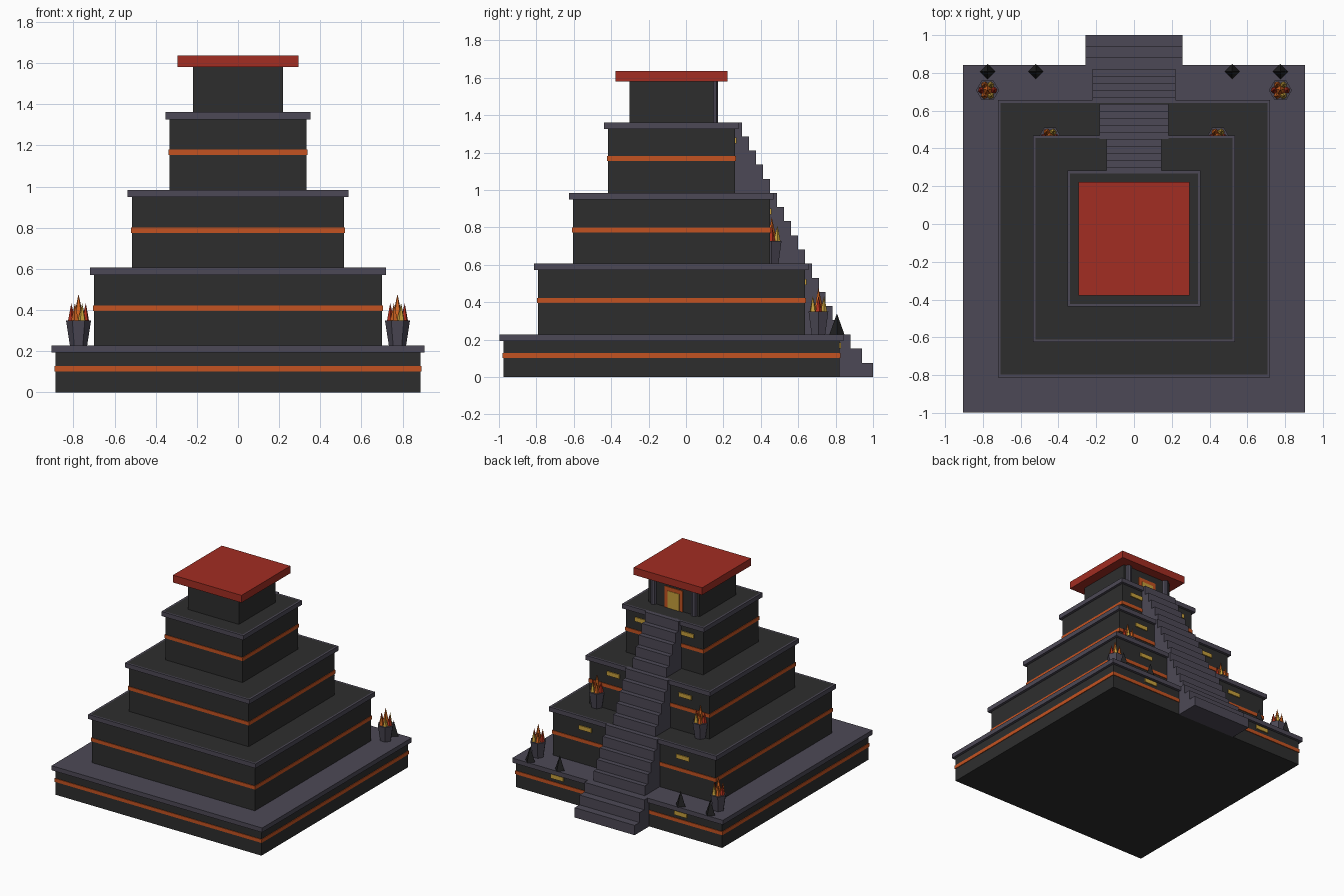
import bpy, bmesh, math
from mathutils import Matrix, Vector

if "Cube" in bpy.data.objects:
    bpy.data.objects.remove(bpy.data.objects["Cube"])


def material(name, rgb):
    m = bpy.data.materials.new(name)
    m.use_nodes = True
    col = (*rgb, 1)
    m.diffuse_color = col
    m.node_tree.nodes["Principled BSDF"].inputs["Base Color"].default_value = col
    return m


DARK = material("dark stone", (0.027, 0.027, 0.027))
TRIM = material("grey violet stone", (0.073, 0.066, 0.092))
RED = material("red roof", (0.36, 0.026, 0.016))
ORANGE = material("orange paint", (0.55, 0.085, 0.015))
GOLD = material("gold", (0.57, 0.35, 0.045))
BLACK = material("black stone", (0.014, 0.014, 0.015))
FLAME_RED = material("red flame", (0.45, 0.03, 0.012))
FLAME_ORANGE = material("orange flame", (0.65, 0.13, 0.015))


def finish(name, bm, *mats):
    bmesh.ops.recalc_face_normals(bm, faces=bm.faces)
    me = bpy.data.meshes.new(name)
    bm.to_mesh(me)
    bm.free()
    for m in mats:
        me.materials.append(m)
    ob = bpy.data.objects.new(name, me)
    bpy.context.collection.objects.link(ob)
    return ob


def box(name, x, y, z, mat, panel=None):
    """Box from (min, max) ranges; panel insets a second colour on its top."""
    bm = bmesh.new()
    size = [r[1] - r[0] for r in (x, y, z)]
    mid = [(r[1] + r[0]) / 2 for r in (x, y, z)]
    bmesh.ops.create_cube(bm, size=1, matrix=Matrix.Translation(mid) @ Matrix.Diagonal((*size, 1)))
    if panel is None:
        return finish(name, bm, mat)
    top = max(bm.faces, key=lambda f: f.calc_center_median().z)
    bmesh.ops.inset_region(bm, faces=[top], thickness=0.02)
    top.material_index = 1
    return finish(name, bm, mat, panel)


def cone(name, base, r1, r2, height, sides, mat, turn=0.0, lean=0.0):
    """Cone standing on base, leaning outward along its turn angle."""
    bm = bmesh.new()
    bmesh.ops.create_cone(bm, cap_ends=True, segments=sides, radius1=r1, radius2=r2, depth=height)
    m = (Matrix.Translation(base) @ Matrix.Rotation(turn, 4, "Z") @ Matrix.Rotation(lean, 4, "Y")
         @ Matrix.Translation((0, 0, height / 2)))
    bmesh.ops.transform(bm, matrix=m, verts=bm.verts)
    return finish(name, bm, mat)


def stair_flight(name, half, y_front, y_back, z0, z1, steps):
    """Solid flight: a stepped side profile extruded across its width."""
    run, rise = (y_front - y_back) / steps, (z1 - z0) / steps
    profile = [(y_back, z0), (y_front, z0)]
    for i in range(steps):
        profile += [(y_front - i * run, z0 + (i + 1) * rise),
                    (y_front - (i + 1) * run, z0 + (i + 1) * rise)]
    bm = bmesh.new()
    face = bm.faces.new([bm.verts.new((-half, y, z)) for y, z in profile])
    out = bmesh.ops.extrude_face_region(bm, geom=[face])["geom"]
    verts = [v for v in out if isinstance(v, bmesh.types.BMVert)]
    bmesh.ops.translate(bm, vec=(2 * half, 0, 0), verts=verts)
    return finish(name, bm, TRIM)


def centred(half):
    return (-half, half)


def around(half):
    return (CY - half, CY + half)


CY = -0.078
LEVELS = [0, 0.228, 0.606, 0.984, 1.362]
HALF_X = [0.886, 0.70, 0.516, 0.332]
HALF_Y = [0.899, 0.714, 0.527, 0.34]
BANDS = [0.115, 0.409, 0.787, 1.167]
STAIR_HALF = [0.258, 0.22, 0.182, 0.145]

# Four tiers, each with body, ledge, painted band, wall plates and stair flight
front = 1.0
for i in range(4):
    n = i + 1
    z0, z1, hx, hy = LEVELS[i], LEVELS[n], HALF_X[i], HALF_Y[i]
    back = CY + hy
    box(f"tier_{n}_body", centred(hx), around(hy), (z0, z1 - 0.03), DARK)
    box(f"tier_{n}_ledge", centred(hx + 0.02), around(hy + 0.02), (z1 - 0.035, z1),
        TRIM, DARK if i else None)
    box(f"tier_{n}_band", centred(hx + 0.005), around(hy + 0.005),
        (BANDS[i] - 0.0135, BANDS[i] + 0.0135), ORANGE)
    zp = z0 + 0.74 * (z1 - z0)
    for side in (-1, 1):
        x = side * hx * 0.6
        box(f"tier_{n}_wall_plate", (x - 0.055, x + 0.055), (back - 0.001, back + 0.008),
            (zp - 0.016, zp + 0.016), GOLD)
    stair_flight(f"stair_flight_{n}", STAIR_HALF[i], front, back, z0, z1, 5 if i else 3)
    front = back

# Temple with roof, doorway and columns
top = LEVELS[4]
wall = CY + 0.224
box("temple_body", centred(0.219), around(0.224), (top, 1.585), DARK)
box("temple_roof", centred(0.295), around(0.3), (1.58, 1.637), RED)
box("door_frame", centred(0.078), (wall - 0.001, wall + 0.006), (top, 1.525), ORANGE)
box("door_panel", centred(0.05), (wall - 0.001, wall + 0.009), (top, 1.495), GOLD)
for side in (-1, 1):
    cone("temple_column", (side * 0.175, wall, top), 0.024, 0.024, 0.22, 8, TRIM)


# Braziers: hexagonal bowl, one tall flame and a ring of small ones
def brazier(x, y, z):
    cone("brazier_bowl", (x, y, z), 0.042, 0.061, 0.122, 6, TRIM, turn=math.pi / 2)
    rim = Vector((x, y, z + 0.115))
    cone("tall_flame", rim, 0.03, 0, 0.135, 5, FLAME_ORANGE)
    ring = [FLAME_RED, GOLD, FLAME_ORANGE, FLAME_RED, FLAME_ORANGE, GOLD]
    for k, mat in enumerate(ring):
        a = k * math.tau / len(ring)
        offset = Vector((math.cos(a), math.sin(a), 0)) * 0.032
        cone("small_flame", rim + offset, 0.021, 0, 0.09, 5, mat, turn=a, lean=0.04)


for side in (-1, 1):
    brazier(side * 0.775, 0.708, LEVELS[1])
    brazier(side * 0.445, 0.458, LEVELS[2])
    # Pointed stones along the edge of the lowest ledge
    for x in (0.52, 0.775):
        cone("pointed_stone", (side * x, 0.807, LEVELS[1]), 0.04, 0, 0.112, 4, BLACK)
